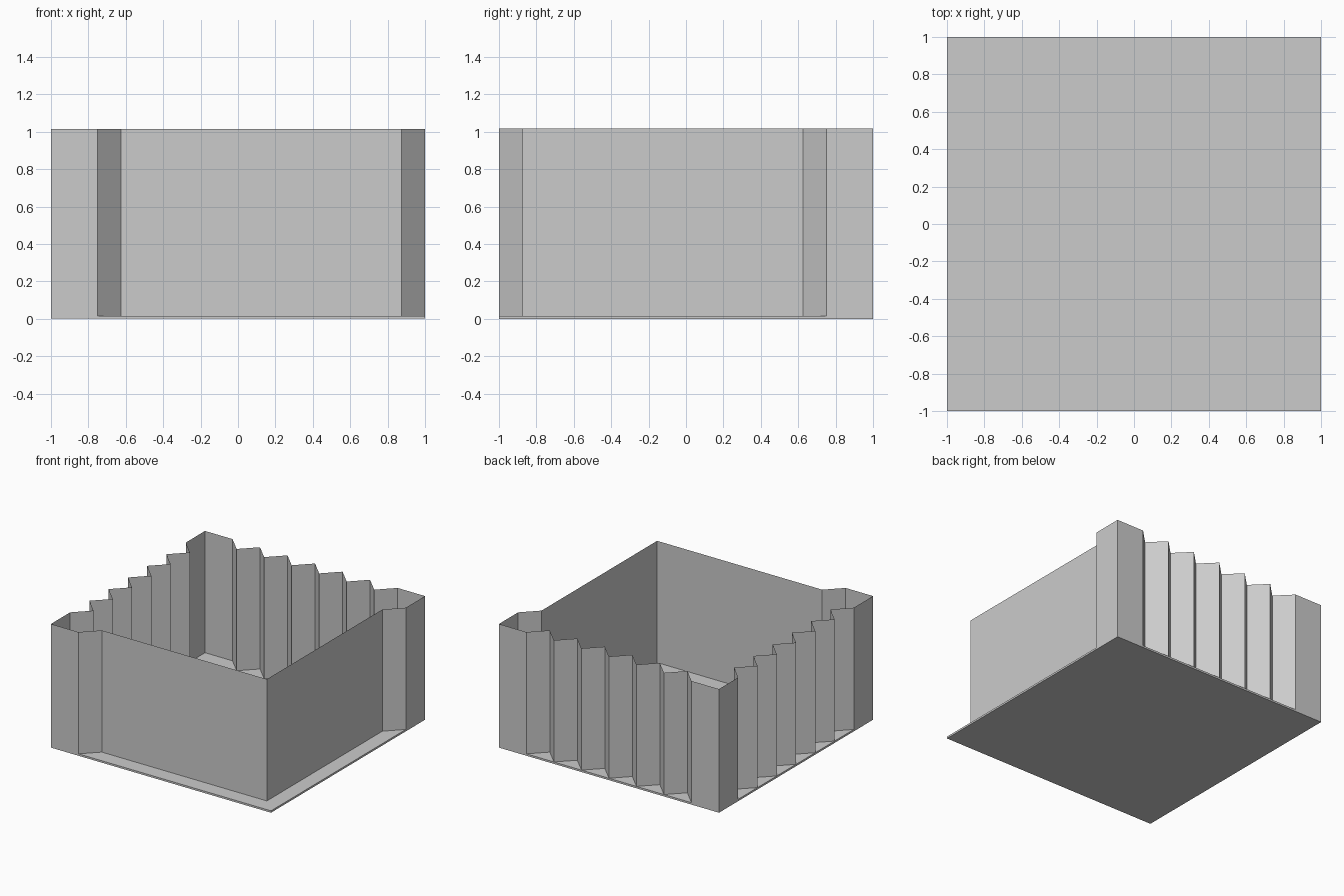
import bpy, bmesh

if "Cube" in bpy.data.objects:
    bpy.data.objects.remove(bpy.data.objects["Cube"])

T = 1 / 64      # slab thickness
H = 1.0         # wall height
D = 0.125       # fold depth


def make_object(name, bm):
    mesh = bpy.data.meshes.new(name)
    bm.to_mesh(mesh)
    bm.free()
    obj = bpy.data.objects.new(name, mesh)
    bpy.context.collection.objects.link(obj)
    return obj


def sheet(name, path):
    """Upright single-skin wall along a plan path."""
    bm = bmesh.new()
    low = [bm.verts.new((x, y, T)) for x, y in path]
    top = [bm.verts.new((x, y, T + H)) for x, y in path]
    for i in range(len(path) - 1):
        bm.faces.new((low[i], low[i + 1], top[i + 1], top[i]))
    return make_object(name, bm)


# floor slab
bm = bmesh.new()
bmesh.ops.create_cube(bm, size=1)
for v in bm.verts:
    v.co = (v.co.x * 2, v.co.y * 2, (v.co.z + 0.5) * T)
make_object("floor_slab", bm)

# straight walls, set back from the slab edge between the end returns
front = [(-1, -1), (-0.75, -1), (-0.75 + D, -1 + D), (1 - D, -1 + D)]
right = [(1 - D, -1 + D), (1 - D, 0.75 - D), (1, 0.75), (1, 1)]
sheet("front_wall", front)
sheet("right_wall", right)

# pleated walls: flat ends with six inward folds between
zigzag = [(0.75 - i * D, 1 - D * (i % 2)) for i in range(13)]
pleats = [(1, 1)] + zigzag + [(-1, 1)]
sheet("back_pleated_wall", pleats)
sheet("left_pleated_wall", [(-d, a) for a, d in pleats])
